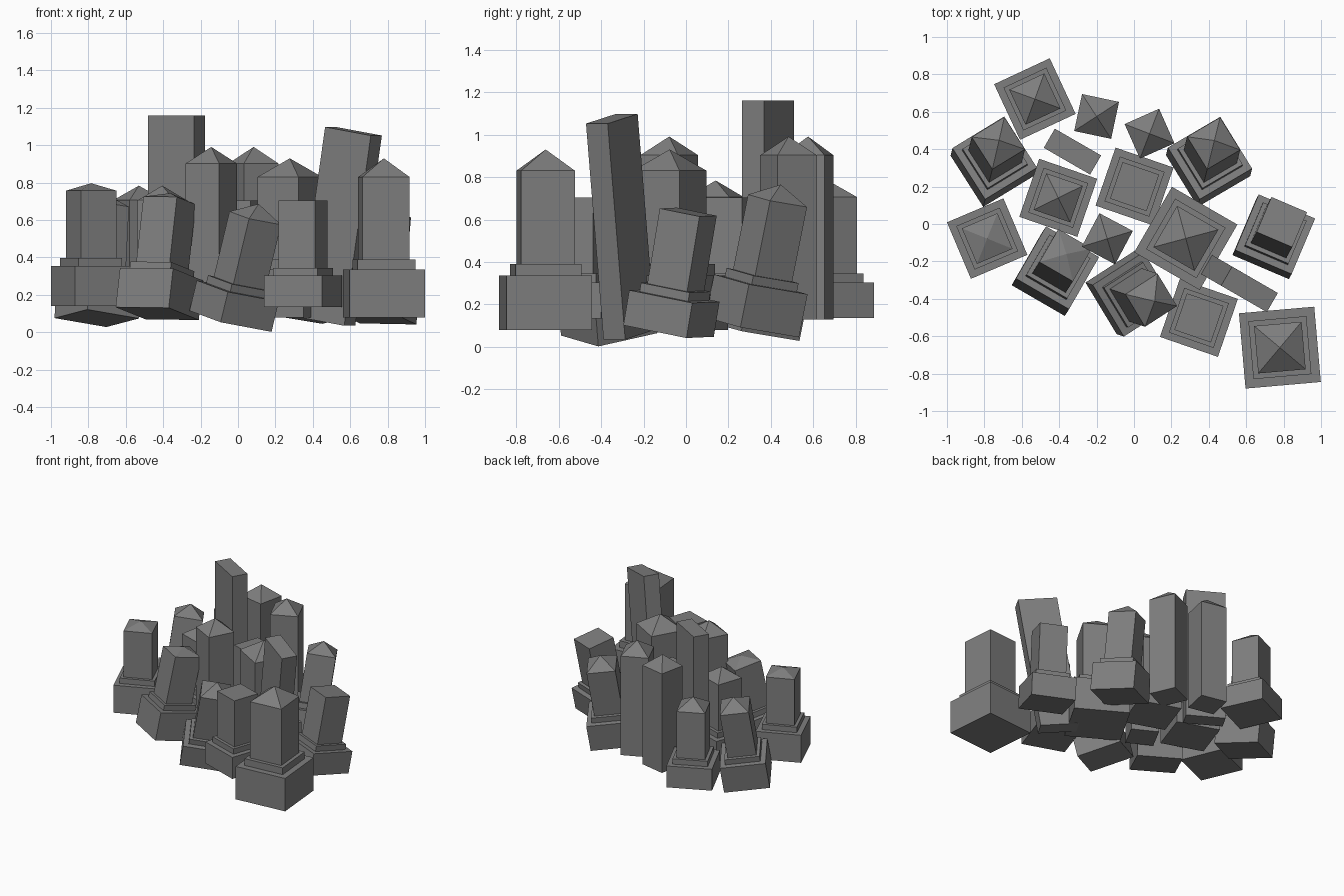
import bpy, bmesh
from math import radians
from mathutils import Vector, Matrix

if "Cube" in bpy.data.objects:
    bpy.data.objects.remove(bpy.data.objects["Cube"])

stone = bpy.data.materials.new("dark_stone")
stone.diffuse_color = (0.21, 0.21, 0.21, 1)
stone.use_nodes = True
stone.node_tree.nodes["Principled BSDF"].inputs["Base Color"].default_value = stone.diffuse_color


def rings_to_object(name, rings, apex, pos, yaw, lean):
    """Stack rectangular rings (half_x, half_y, z), close the ends, then turn and lean."""
    bm = bmesh.new()
    loops = [[bm.verts.new((sx * hx, sy * hy, z))
              for sx, sy in ((-1, -1), (1, -1), (1, 1), (-1, 1))]
             for hx, hy, z in rings]
    bm.faces.new(loops[0][::-1])
    for a, b in zip(loops, loops[1:]):
        for i in range(4):
            j = (i + 1) % 4
            bm.faces.new((a[i], a[j], b[j], b[i]))
    top = loops[-1]
    if apex > 0:
        tip = bm.verts.new((0, 0, rings[-1][2] + apex))
        for i in range(4):
            bm.faces.new((top[i], top[(i + 1) % 4], tip))
    else:
        bm.faces.new(top)
    axis = Vector((lean[0], lean[1], 1)).normalized()
    tilt = Vector((0, 0, 1)).rotation_difference(axis).to_matrix().to_4x4()
    bm.transform(Matrix.Translation(pos) @ tilt @ Matrix.Rotation(radians(yaw), 4, 'Z'))
    mesh = bpy.data.meshes.new(name)
    bm.to_mesh(mesh)
    bm.free()
    mesh.materials.append(stone)
    obj = bpy.data.objects.new(name, mesh)
    bpy.context.collection.objects.link(obj)


def monument(name, size, base_h, step_h, shaft_h, apex, pos, yaw, lean=(0, 0)):
    """Square plinth, thin step and square shaft with a flat or pyramid top."""
    b, s, w = size / 2, size * 0.385, size * 0.315
    z1, z2, z3 = base_h, base_h + step_h, base_h + step_h + shaft_h
    rings = [(b, b, 0), (b, b, z1), (s, s, z1), (s, s, z2), (w, w, z2), (w, w, z3)]
    rings_to_object(name, rings, apex, pos, yaw, lean)


# Monument kinds: width, plinth, step, shaft, pyramid height
LARGE = (0.404, 0.257, 0.053, 0.44, 0.10)
POINTED = (0.328, 0.167, 0.042, 0.36, 0.078)
POINTED_TALL = (0.328, 0.207, 0.042, 0.36, 0.078)
FLAT = (0.328, 0.168, 0.042, 0.36, 0)
TALL_BASE = (0.328, 0.215, 0.042, 0.36, 0.04)

# Monuments: kind, bottom centre, yaw, lean
monuments = [
    (LARGE, (0.78, -0.661, 0.08), 5, (0, 0)),
    (LARGE, (0.277, -0.077, 0.08), -30, (0, 0)),
    (POINTED, (-0.53, 0.668, 0.137), 25, (0, 0)),
    (POINTED, (-0.405, 0.14, 0.137), -19, (0, 0)),
    (FLAT, (0.003, 0.2, 0.135), -19, (0, 0)),
    (FLAT, (0.347, -0.502, 0.135), -19, (0, 0)),
    (TALL_BASE, (-0.785, -0.078, 0.14), 23, (0, 0)),
    (TALL_BASE, (-0.432, -0.27, 0.10), -30, (0.11, 0.17)),
    (POINTED, (-0.04, -0.363, 0.059), 32, (0.24, -0.08)),
    (POINTED_TALL, (-0.755, 0.313, 0.075), 32, (0.05, 0.20)),
    (POINTED_TALL, (0.396, 0.312, 0.092), 31, (0.05, 0.20)),
    (FLAT, (0.74, -0.082, 0.075), -23, (0.09, 0.165)),
]
for i, (kind, pos, yaw, lean) in enumerate(monuments):
    monument(f"monument_{i + 1}", *kind, pos, yaw, lean)

# Plain square pillars with pyramid tops
for i, (x, y, yaw) in enumerate([(-0.2, 0.575, -12), (0.083, 0.483, 24), (-0.143, -0.079, -28)]):
    rings_to_object(f"pillar_{i + 1}", [(0.101, 0.101, 0), (0.101, 0.101, 0.773)], 0.088,
                    (x, y, 0.13), yaw, (0, 0))

# Tall thin slabs, one upright and one leaning
slab = [(0.143, 0.059, 0), (0.143, 0.059, 1.03)]
rings_to_object("slab_upright", slab, 0, (-0.329, 0.387, 0.13), -30, (0, 0))
rings_to_object("slab_leaning", slab, 0, (0.475, -0.267, 0.058), -30, (0.14, -0.081))
